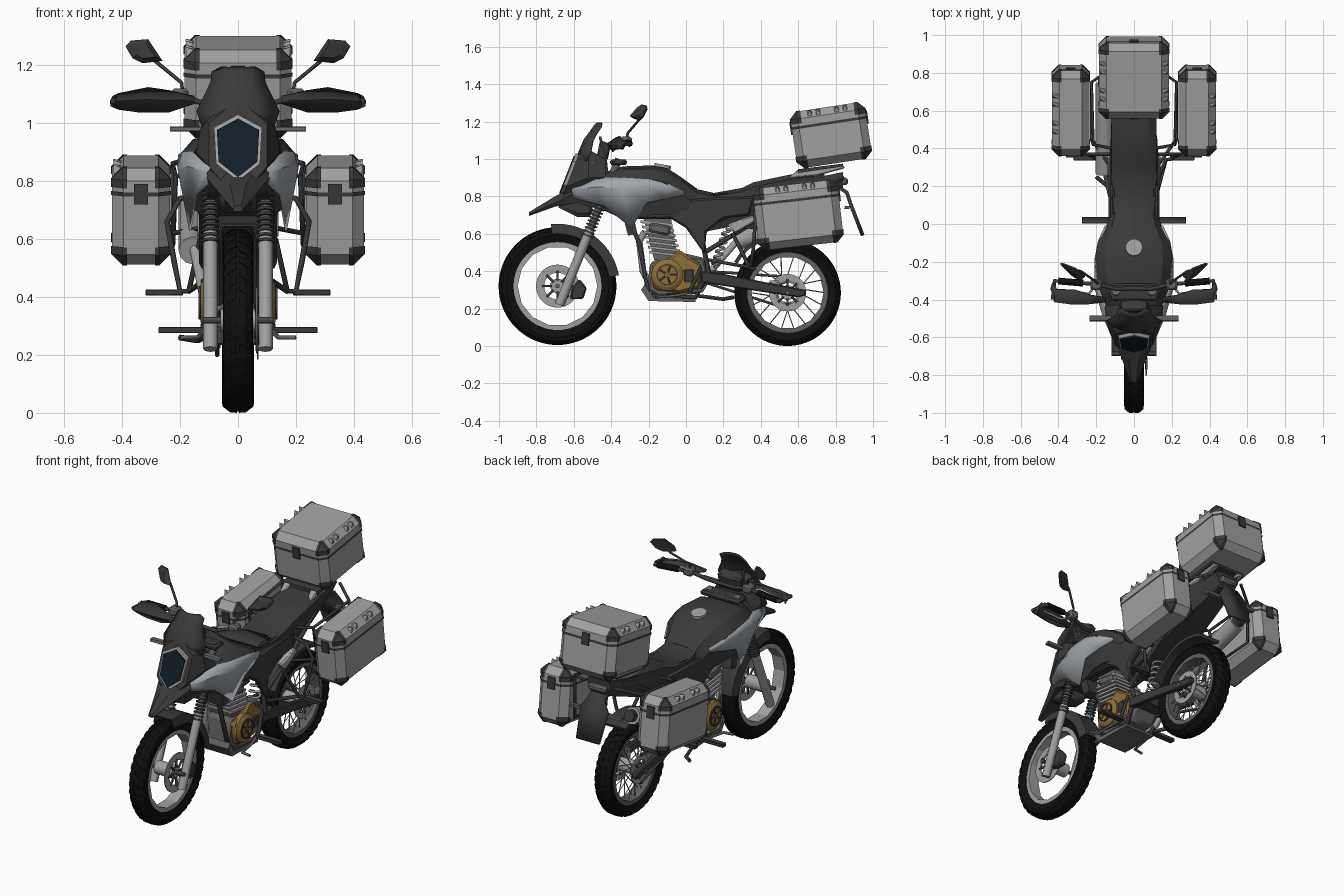
import bpy, bmesh, math
from mathutils import Matrix, Vector

if "Cube" in bpy.data.objects:
    bpy.data.objects.remove(bpy.data.objects["Cube"])

def mat(name, r, g, b):
    m = bpy.data.materials.new(name)
    m.diffuse_color = (r, g, b, 1)
    m.use_nodes = True
    m.node_tree.nodes["Principled BSDF"].inputs["Base Color"].default_value = m.diffuse_color
    return m
BLACK, DARK, MID = mat("rubber", .005, .005, .005), mat("dark", .042, .042, .044), mat("mid", .12, .12, .125)
CASE, SILVER = mat("case_grey", .35, .35, .35), mat("silver", .36, .39, .42)
BRONZE, LENS = mat("bronze", .27, .16, .04), mat("lens", .006, .012, .019)

def obj(name, verts, faces, m, mirror=False, solid=0, bevel=0):
    me = bpy.data.meshes.new(name)
    bm = bmesh.new()
    vs = [bm.verts.new(v) for v in verts]
    for f in faces:
        bm.faces.new([vs[i] for i in f])
    bmesh.ops.recalc_face_normals(bm, faces=bm.faces)
    bm.to_mesh(me)
    bm.free()
    me.materials.append(m)
    o = bpy.data.objects.new(name, me)
    bpy.context.collection.objects.link(o)
    if solid:
        s = o.modifiers.new("solid", 'SOLIDIFY'); s.thickness = solid; s.offset = 0
    if bevel:
        b = o.modifiers.new("bevel", 'BEVEL'); b.width = bevel; b.segments = 1
    if mirror:
        o.modifiers.new("mirror", 'MIRROR')
    return o

def prism(name, yz, x0, x1, m, mirror=False, bevel=0):
    n = len(yz)
    v = [(x, y, z) for x in (x0, x1) for y, z in yz]
    f = [range(n), range(n, 2*n)] + [(i, (i+1) % n, n+(i+1) % n, n+i) for i in range(n)]
    return obj(name, v, f, m, mirror, 0, bevel)

def rect(y0, z0, y1, z1):
    return [(y0, z0), (y1, z0), (y1, z1), (y0, z1)]

def sheet(name, rows, m, mirror=False, solid=.008):
    w = len(rows[0])
    f = [(i*w+j, i*w+j+1, (i+1)*w+j+1, (i+1)*w+j) for i in range(len(rows)-1) for j in range(w-1)]
    return obj(name, [p for r in rows for p in r], f, m, mirror, solid)

def S(y, *xz):
    return [(x, y, z) for x, z in xz]

def loft(name, secs, m, bevel=0):
    rings = [s + [(-x, y, z) for x, y, z in reversed(s)] for s in secs]
    n = len(rings[0])
    f = [(i*n+j, i*n+(j+1) % n, (i+1)*n+(j+1) % n, (i+1)*n+j) for i in range(len(rings)-1) for j in range(n)]
    f += [range(n), range((len(rings)-1)*n, len(rings)*n)]
    return obj(name, [p for r in rings for p in r], f, m, bevel=bevel)

def lathe(name, prof, c, n, m, mirror=False, arc=None):
    # closed (x, radius) section turned about an axle parallel to x
    k, a0, a1 = len(prof), *(arc or (0, 360))
    steps = n + 1 if arc else n
    v = []
    for i in range(steps):
        a = math.radians(a0 + (a1-a0)*i/n)
        v += [(x, c[0]+r*math.cos(a), c[1]+r*math.sin(a)) for x, r in prof]
    f = [(i*k+j, i*k+(j+1) % k, (i+1) % steps*k+(j+1) % k, (i+1) % steps*k+j) for i in range(n) for j in range(k)]
    if arc:
        f += [range(k), range(n*k, n*k+k)]
    return obj(name, v, f, m, mirror)

def disc(name, x0, x1, r0, r1, c, n, m, mirror=False):
    return lathe(name, [(x0, r0), (x1, r0), (x1, r1), (x0, r1)], c, n, m, mirror)

def tube(name, paths, r, m, mirror=False, res=1):
    cu = bpy.data.curves.new(name, 'CURVE')
    cu.dimensions, cu.bevel_depth, cu.bevel_resolution, cu.use_fill_caps = '3D', r, res, True
    for p in paths + ([[(-x, y, z) for x, y, z in q] for q in paths] if mirror else []):
        s = cu.splines.new('POLY')
        s.points.add(len(p)-1)
        for pt, co in zip(s.points, p):
            pt.co = (*co, 1)
    cu.materials.append(m)
    bpy.context.collection.objects.link(bpy.data.objects.new(name, cu))

# wheels: tyre, tread lugs, rim, hub
def wheel(name, c, R, hw, ri, rimm):
    half = [(hw*.75, ri), (hw, ri+.04), (hw*.88, R-.02), (hw*.5, R-.005)]
    lathe(name+"_tyre", half + [(-x, r) for x, r in reversed(half)], c, 48, BLACK)
    v, f = [], []
    for k in range(36):
        for s in (1, -1):
            a = (k + .5*(s > 0))*math.tau/36
            b = len(v)
            for d in (-.008, 0):
                for x, r, da in ((.004, R, 0), (hw*.5, R-.002, .05), (hw*.97, R-.022, .09)):
                    for t in (0, .09):
                        v.append((s*x, c[0]+(r+d)*math.cos(a+da+t), c[1]+(r+d)*math.sin(a+da+t)))
            f += [tuple(b+i for i in q) for q in ((6, 7, 9, 8), (8, 9, 11, 10), (0, 6, 8, 2), (2, 8, 10, 4),
                                                 (1, 7, 9, 3), (3, 9, 11, 5), (0, 1, 7, 6), (4, 5, 11, 10))]
    obj(name+"_tread", v, f, BLACK)
    disc(name+"_rim", -hw*.7, hw*.7, ri-.022, ri+.008, c, 14, rimm)
    disc(name+"_hub", -.06, .06, .008, .04, c, 20, CASE)
    disc(name+"_axle", -.12, .12, .001, .012, c, 10, MID)
FW, RW = (-.687, .32), (.543, .285)
wheel("front", FW, .315, .052, .235, CASE)
wheel("rear", RW, .285, .055, .215, MID)
sp = []
for k in range(18):
    a, s = k*math.tau/18, (-1)**k
    b = a + .5*(-1)**(k//2)
    sp.append([(.045*s, RW[0]+.05*math.cos(b), RW[1]+.05*math.sin(b)), (.01*s, RW[0]+.2*math.cos(a), RW[1]+.2*math.sin(a))])
tube("rear_spokes", sp, .003, CASE, True, 0)
for x, c, r in ((.062, FW, .115), (.065, RW, .1), (-.07, RW, .085)):
    disc("brake_disc", x, x+.006, r*.62, r, c, 32, CASE)
    tube("disc_arms", [[(x+.003, c[0]+q*math.cos(a), c[1]+q*math.sin(a)) for q in (.03, r*.72)]
                       for a in [k*math.tau/8 for k in range(8)]], .007, DARK)
prism("front_caliper", [(-.62, .25), (-.55, .25), (-.53, .31), (-.57, .36), (-.61, .31)], .055, .095, DARK, bevel=.008)
prism("rear_caliper", rect(.44, .29, .5, .35), .06, .09, CASE, bevel=.01)

# fork with bellows and clamps
fk = lambda t, x=.095: (x, -.665+.245*t, .25+.6*t)
tube("fork_lower", [[fk(-.05), fk(.62)]], .025, CASE, True, 2)
tube("fork_upper", [[fk(.6), fk(1.25)]], .02, MID, True, 2)
tube("fork_bellows", [[fk(.56+.03*i), fk(.575+.03*i)] for i in range(12)], .031, DARK, True, 2)
for t in (.95, 1.22):
    prism("fork_clamp", rect(fk(t)[1]-.04, fk(t)[2]-.015, fk(t)[1]+.05, fk(t)[2]+.015), -.13, .13, DARK, bevel=.01)
lathe("front_fender", [(.07, .28), (.058, .333), (-.058, .333), (-.07, .28), (-.063, .28), (-.053, .326), (.053, .326), (.063, .28)],
      FW, 14, DARK, arc=(10, 96))

# beak, headlight, cowl, windscreen
loft("beak", [S(-.84, (.012, .715), (.018, .703), (.012, .695)), S(-.7, (.03, .8), (.07, .765), (.05, .745)),
              S(-.58, (.06, .86), (.12, .825), (.1, .765)), S(-.43, (.08, .86), (.13, .82), (.11, .72))], DARK)
prism("beak_keel", [(-.7, .75), (-.5, .8), (-.5, .69), (-.58, .69)], -.065, .065, DARK, bevel=.02)
ly = lambda z: -.665+(z-.82)*.39
hexa = [(0, 1.03), (.083, .985), (.076, .86), (0, .80), (-.076, .86), (-.083, .985)]
def lens(name, k, dy, m):
    v = [(x*k, ly(.915+(z-.915)*k)+d, .915+(z-.915)*k) for d in (dy, .04) for x, z in hexa]
    obj(name, v, [range(6), range(6, 12)]+[(i, (i+1) % 6, 6+(i+1) % 6, 6+i) for i in range(6)], m)
lens("headlight_rim", 1, -.006, CASE)
lens("headlight_lens", .88, -.012, LENS)
loft("headlight_cowl", [[(x, ly(z)+.012, z) for x, z in ((.04, 1.05), (.1, 1.0), (.1, .85), (.04, .78))],
                        S(-.52, (.08, 1.05), (.125, 1.0), (.145, .9), (.07, .78)),
                        S(-.43, (.07, 1.0), (.1, .96), (.155, .9), (.06, .78))], DARK)
sheet("windscreen", [[(hx*k, y+.06*k*k*hx/.14, z) for k in (-1, -.5, 0, .5, 1)] for z, y, hx in
      ((.99, -.587, .125), (1.04, -.57, .142), (1.1, -.545, .112), (1.14, -.515, .093), (1.175, -.49, .09), (1.192, -.475, .06))], DARK)
prism("dashboard", [(-.48, 1.0), (-.42, .99), (-.4, 1.08), (-.46, 1.1)], -.075, .075, DARK, bevel=.01)
tube("screen_stay", [[(.07, -.46, 1.12), (.07, -.43, 1.0), (.07, -.42, .9)]], .008, DARK, True)
for sy, sz, sx in ((-.5, .98, .12), (.86, .74, .06)):
    prism("turn_signal", [(sy-.015, sz-.007), (sy+.015, sz-.009), (sy+.015, sz+.009), (sy-.01, sz+.007)], sx, sx+.115, MID, True)

# handlebar, grips, guards, mirrors
tube("handlebar", [[(0, -.34, 1.06), (.09, -.345, 1.06), (.19, -.32, 1.09), (.42, -.3, 1.08), (.43, -.4, 1.078)]], .011, DARK, True)
tube("grip", [[(.27, -.313, 1.087), (.4, -.302, 1.082)]], .018, BLACK, True, 2)
tube("lever", [[(.2, -.32, 1.08), (.24, -.37, 1.08), (.38, -.35, 1.07)]], .007, CASE, True)
prism("switch_box", rect(-.35, 1.07, -.29, 1.12), .17, .23, MID, True, .01)
sheet("hand_guard", [[(.15, -.4, 1.07), (.15, -.41, 1.08), (.15, -.39, 1.09)], [(.24, -.39, 1.04), (.24, -.42, 1.08), (.24, -.375, 1.11)],
      [(.34, -.385, 1.04), (.34, -.42, 1.08), (.31, -.35, 1.12)], [(.41, -.38, 1.05), (.42, -.41, 1.075), (.41, -.345, 1.1)],
      [(.435, -.33, 1.06), (.438, -.34, 1.075), (.43, -.31, 1.09)]], DARK, True, .01)
tube("mirror_stalk", [[(.19, -.32, 1.1), (.195, -.31, 1.14), (.28, -.25, 1.21), (.31, -.245, 1.24)]], .007, DARK, True)
mo = [(.26, 1.215), (.33, 1.207), (.365, 1.225), (.388, 1.265), (.37, 1.285), (.31, 1.29)]
obj("mirror", [(x*k+.325*(1-k), -.275+(.325-x)*-.4+.03+d+(z-1.25)*.25, z*k+1.25*(1-k)) for d, k in ((-.022, .6), (.0, 1), (.01, 1)) for x, z in mo],
    [range(6), range(12, 18)]+[(r+i, r+(i+1) % 6, r+6+(i+1) % 6, r+6+i) for r in (0, 6) for i in range(6)], DARK, True)

# tank, silver side panels, seat, tail
loft("tank", [S(-.43, (.03, .93), (.11, .915), (.15, .87), (.08, .72)), S(-.34, (.06, .96), (.14, .945), (.187, .9), (.12, .68)),
              S(-.18, (.07, .965), (.155, .945), (.203, .89), (.15, .7)), S(-.1, (.07, .95), (.145, .925), (.193, .87), (.15, .7)),
              S(-.03, (.06, .905), (.12, .885), (.155, .82), (.13, .7)), S(.06, (.05, .84), (.1, .82), (.12, .75), (.12, .66))], DARK)
sheet("side_panel", [[(.08, -.6, .86), (.11, -.61, .83), (.1, -.6, .79)], [(.13, -.48, .905), (.165, -.48, .85), (.145, -.44, .75)],
      [(.188, -.34, .9), (.205, -.34, .845), (.165, -.29, .63)], [(.203, -.19, .89), (.206, -.19, .85), (.19, -.21, .765)],
      [(.185, -.09, .865), (.187, -.09, .84), (.175, -.1, .79)], [(.145, -.01, .83), (.15, -.01, .82), (.15, -.01, .81)]], SILVER, True)
bpy.ops.mesh.primitive_cylinder_add(vertices=24, radius=.045, depth=.02, location=(0, -.125, .96), rotation=(-.18, 0, 0))
bpy.context.object.name = "fuel_cap"
bpy.context.object.data.materials.append(CASE)
loft("seat", [S(-.03, (.05, .885), (.1, .86), (.12, .75)), S(.05, (.05, .84), (.105, .82), (.12, .73)), S(.15, (.06, .818), (.115, .8), (.12, .72)),
              S(.3, (.07, .845), (.12, .825), (.125, .75)), S(.36, (.08, .875), (.12, .85), (.125, .76)),
              S(.55, (.08, .915), (.12, .89), (.11, .83)), S(.74, (.07, .94), (.1, .915), (.08, .86))], DARK)
loft("tail", [S(.05, (.1, .8), (.12, .72), (.08, .6)), S(.35, (.11, .83), (.13, .77), (.09, .66)),
              S(.6, (.11, .88), (.11, .84), (.08, .75)), S(.84, (.07, .93), (.08, .9), (.05, .84))], DARK)
prism("frame_cover", [(-.29, .75), (.1, .79), (.36, .8), (.34, .7), (.2, .68), (.11, .61), (.1, .49), (.0, .63), (-.08, .68), (-.28, .68)],
      .1, .135, DARK, True, .01)
prism("tail_trim", [(.22, .65), (.36, .7), (.38, .67), (.26, .6)], .1, .14, SILVER, True, .008)
lathe("rear_fender", [(.07, .31), (.07, .33), (-.07, .33), (-.07, .31)], RW, 10, DARK, arc=(65, 150))
sheet("plate_hanger", [[(-.06, .8, .86), (.06, .8, .86)], [(-.05, .86, .82), (.05, .86, .82)], [(-.09, .88, .76), (.09, .88, .76)],
                       [(-.075, .945, .59), (.075, .945, .59)]], DARK, solid=.02)
prism("tail_light", rect(.82, .86, .865, .9), -.06, .06, MID, bevel=.01)
prism("rear_rack", [(.55, .9), (.7, .91), (.85, .95), (.84, .97), (.6, .945)], .07, .11, CASE, True, .006)
prism("rack_plate", [(.6, .925), (.84, .96), (.84, .975), (.6, .945)], -.12, .12, DARK)

# engine
prism("crankcase", [(-.21, .3), (-.19, .45), (-.03, .5), (.1, .47), (.13, .36), (.07, .28), (-.15, .26)], -.08, .08, MID, bevel=.015)
prism("engine_cover", [(-.195, .435), (-.08, .475), (-.035, .515), (.02, .475), (.085, .435), (.07, .31), (-.035, .285), (-.17, .3)],
      .075, .108, BRONZE, True, .012)
lathe("clutch_cover", [(.09, .001), (.13, .001), (.13, .065), (.118, .085), (.09, .085)], (-.1, .38), 24, BRONZE, True)
disc("clutch_ring", .12, .136, .05, .058, (-.1, .38), 24, DARK, True)
tube("cover_ribs", [[(.13, -.1+q*math.cos(a), .38+q*math.sin(a)) for q in (.012, .05)] for a in [k*math.tau/5 for k in range(5)]], .005, DARK, True)
prism("cover_plate", rect(-.01, .34, .04, .41), .105, .115, DARK, True, .008)
for i in range(7):
    w = .095 if i < 5 else .08
    y, z = -.105-.008*i, .495+.027*i
    prism("cylinder_fin", [(y-.09, z), (y+.08, z-.02), (y+.08, z-.006), (y-.09, z+.014)], -w, w, CASE)
prism("cylinder", [(-.17, .46), (-.04, .45), (-.08, .68), (-.23, .69)], -.078, .078, MID)
prism("head_cover", [(-.2, .61), (-.09, .59), (-.08, .64), (-.19, .66)], .07, .105, MID, True, .01)
prism("radiator", [(-.36, .78), (-.3, .78), (-.26, .6), (-.31, .59)], -.12, .12, DARK)
prism("skid_plate", [(-.24, .3), (-.2, .24), (.05, .235), (.05, .25), (-.18, .265), (-.22, .33)], -.1, .1, MID)
tube("frame", [[(.05, -.38, .85), (.05, -.25, .55), (.08, -.2, .27), (.09, .05, .26), (.1, .12, .4), (.11, .06, .7)],
               [(.11, .06, .62), (.11, .45, .8)], [(.1, .1, .5), (.11, .36, .66), (.1, .6, .82)]], .014, DARK, True)

# exhaust
tube("header_pipe", [[(-.04, -.22, .61), (-.05, -.25, .56), (-.06, -.23, .4), (-.09, -.17, .28), (-.1, .08, .3), (-.12, .15, .42), (-.15, .28, .57)]], .018, CASE, False, 3)
tube("muffler", [[(-.155, .27, .56), (-.155, .74, .71)]], .05, CASE, False, 4)
tube("muffler_tip", [[(-.155, .73, .707), (-.155, .77, .72)]], .035, DARK, False, 4)

# swingarm, shock, chain, pegs, stand
prism("swingarm", [(.08, .4), (.08, .34), (.6, .26), (.64, .27), (.64, .3), (.58, .31), (.2, .385)], .08, .11, DARK, True, .006)
prism("swingarm_pivot", rect(.08, .34, .2, .39), -.1, .1, DARK)
tube("shock_spring", [[(.036*math.cos(i*.7), .15+.0012*i+.02*math.sin(i*.7), .42+.0035*i) for i in range(60)]], .007, CASE)
tube("chain", [[(-.072, .1, .4), (-.072, .54, .37)], [(-.072, .1, .34), (-.072, .54, .2)]], .008, DARK)
for name, y, z, x0, x1 in (("rider_peg", .02, .285, .1, .275), ("passenger_peg", .355, .415, .19, .32)):
    prism(name, [(y-.018, z-.01), (y+.018, z-.01), (y+.018, z+.012), (y, z+.006), (y-.018, z+.012)], x0, x1, DARK, True, .003)
tube("pedal", [[(.1, .08, .3), (.13, -.05, .27), (.14, -.16, .26), (.2, -.17, .26)]], .008, MID, True)
tube("side_stand", [[(-.1, .05, .27), (-.14, .2, .25), (-.2, .25, .26)]], .011, DARK)
tube("peg_bracket", [[(.11, .12, .46), (.17, .34, .42), (.2, .345, .42), (.22, .36, .52), (.245, .37, .66), (.2, .37, .74), (.11, .37, .76)],
                     [(.17, .34, .42), (.13, .25, .6)], [(.11, .08, .42), (.12, .02, .29)]], .01, DARK, True)
tube("luggage_frame", [[(.11, .4, .8), (.215, .42, .82), (.225, .75, .86), (.1, .84, .9)], [(.215, .42, .82), (.225, .45, .58), (.225, .75, .6), (.225, .75, .86)],
                       [(.12, .3, .64), (.225, .45, .62)]], .009, DARK, True)

# luggage: chamfered shell, corner caps and seam, latch, tie-down cleats
def case(name, loc, dims, tilt, sides, chamfer=.04):
    M = Matrix.Translation(loc) @ Matrix.Rotation(tilt, 4, 'X')
    h = Vector(dims)/2
    seam = h.z - .085
    for part, grow, m in (("shell", 0, CASE), ("trim", .003, DARK)):
        bm = bmesh.new()
        bmesh.ops.create_cube(bm, size=1)
        bmesh.ops.scale(bm, vec=Vector(dims)+Vector((grow,)*3)*2, verts=bm.verts)
        bmesh.ops.bevel(bm, geom=list(bm.edges), offset=chamfer, segments=1, affect='EDGES')
        if grow:
            lim = (h.x-.052, h.y-.058, h.z-.065)
            cuts = [(ax, s*lim[ax]) for ax in range(3) for s in (1, -1)] + [(2, seam-.008), (2, seam+.006)]
            for ax, d in cuts:
                no = Vector([float(i == ax) for i in range(3)])
                bmesh.ops.bisect_plane(bm, geom=bm.verts[:]+bm.edges[:]+bm.faces[:], plane_co=no*d, plane_no=no)
            keep = lambda c: all(abs(c[i]) > lim[i] for i in range(3)) or seam-.008 < c.z < seam+.006
            bmesh.ops.delete(bm, geom=[f for f in bm.faces if not keep(f.calc_center_median())], context='FACES')
        bm.transform(M)
        o = obj(name+"_"+part, [], [], m)
        bm.to_mesh(o.data)
        bm.free()
    def block(n, c, d, m):
        v = [M @ (Vector(c)+Vector((a*d[0], b*d[1], e*d[2]))) for a in (-1, 1) for b in (-1, 1) for e in (-1, 1)]
        obj(name+n, v, [(0, 1, 3, 2), (4, 5, 7, 6), (0, 1, 5, 4), (2, 3, 7, 6), (0, 2, 6, 4), (1, 3, 7, 5)], m)
    for s in (-1, 1):
        block("_latch", (0, s*h.y, seam), (.024, .008, .035), DARK)
    for s in sides:
        for y in (-.095, -.05, .05, .095):
            p = [(h.x-.04, y-.014, h.z-.01), (h.x-.04, y+.014, h.z-.01), (h.x-.008, y-.014, h.z-.038), (h.x-.008, y+.014, h.z-.038), (h.x-.004, y, h.z)]
            obj(name+"_cleat", [M @ Vector((s*a, b, c)) for a, b, c in p], [(0, 1, 3, 2), (0, 1, 4), (1, 3, 4), (3, 2, 4), (2, 0, 4)], CASE)
for s in (-1, 1):
    case("pannier", (s*.335, .6, .7), (.2, .455, .335), .115, [s])
case("top_case", (0, .775, 1.127), (.37, .404, .304), .15, [-1, 1])

# smooth curved surfaces, keep creases
meshes = [o for o in bpy.data.objects if o.type == 'MESH']
for o in meshes:
    o.select_set(True)
bpy.context.view_layer.objects.active = meshes[0]
bpy.ops.object.shade_smooth_by_angle(angle=math.radians(25))
